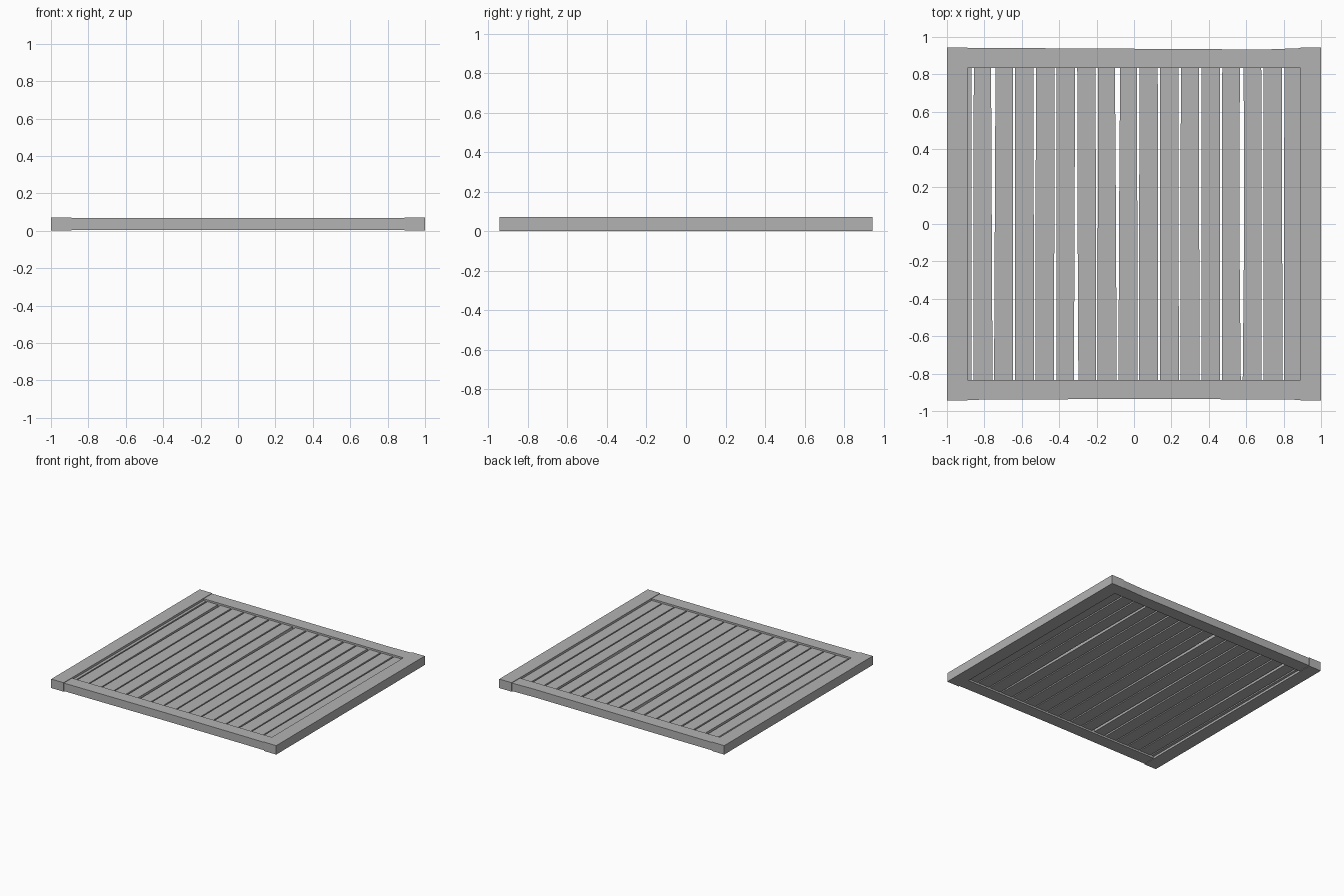
import bpy
import bmesh

cube = bpy.data.objects.get("Cube")
if cube:
    bpy.data.objects.remove(cube, do_unlink=True)

wood = bpy.data.materials.new("grey_wood")
wood.use_nodes = True
grey = (0.45, 0.45, 0.45, 1)
wood.diffuse_color = grey
wood.node_tree.nodes["Principled BSDF"].inputs["Base Color"].default_value = grey


def plank(name, side_a, side_b, low, high):
    """Board between two matching edge lines, each a list of (x, y)."""
    outline = list(side_a) + list(reversed(side_b))
    bm = bmesh.new()
    rings = [[bm.verts.new((x, y, z)) for x, y in outline] for z in (low, high)]
    count, total = len(side_a), len(outline)
    for ring in rings:
        for i in range(count - 1):
            bm.faces.new((ring[i], ring[i + 1], ring[total - 2 - i], ring[total - 1 - i]))
    for i in range(total):
        j = (i + 1) % total
        bm.faces.new((rings[0][i], rings[0][j], rings[1][j], rings[1][i]))
    bmesh.ops.recalc_face_normals(bm, faces=bm.faces)
    mesh = bpy.data.meshes.new(name)
    bm.to_mesh(mesh)
    bm.free()
    mesh.materials.append(wood)
    obj = bpy.data.objects.new(name, mesh)
    bpy.context.collection.objects.link(obj)
    return obj


# Outer frame: two full-length side rails, two slightly thinner cross rails
END, INNER, OPENING = 0.943, 0.89, 0.835
for name, side in (("left_rail", 1), ("right_rail", -1)):
    plank(name, [(side * INNER, -END), (side * INNER, END)],
          [(side, -END), (side, END)], 0, 0.072)

stations = (-INNER, 0, 0.7, INNER)
for name, side, outer in (("front_rail", -1, (0.94, 0.935, 0.938, 0.94)),
                          ("back_rail", 1, (0.942, 0.937, 0.933, 0.94))):
    plank(name, [(x, side * OPENING) for x in stations],
          [(x, side * y) for x, y in zip(stations, outer)], 0.004, 0.068)

# Gaps between slats: regular pitch, a few worn wider (front, middle, back)
FIRST, PITCH, GAPS = -0.863, 0.1107, 16
worn = {1: (0.008, 0.016, 0.024), 4: (0.014, 0.012, 0.012), 5: (0.024, 0.016, 0.012),
        7: (0.010, 0.016, 0.028), 11: (0.010, 0.012, 0.015), 13: (0.010, 0.026, 0.02)}
lengths = (-0.85, 0, 0.85)
edges = [([(-INNER, y) for y in lengths],) * 2]
for i in range(GAPS):
    centre = FIRST + PITCH * i
    widths = worn.get(i, (0.009, 0.010, 0.013))
    edges.append(tuple([(centre + s * w / 2, y) for w, y in zip(widths, lengths)]
                       for s in (-1, 1)))
edges.append(([(INNER, y) for y in lengths],) * 2)

# Slats fill the frame, recessed above and below
for i in range(GAPS + 1):
    plank(f"slat_{i + 1}", edges[i][1], edges[i + 1][0], 0.018, 0.054)
